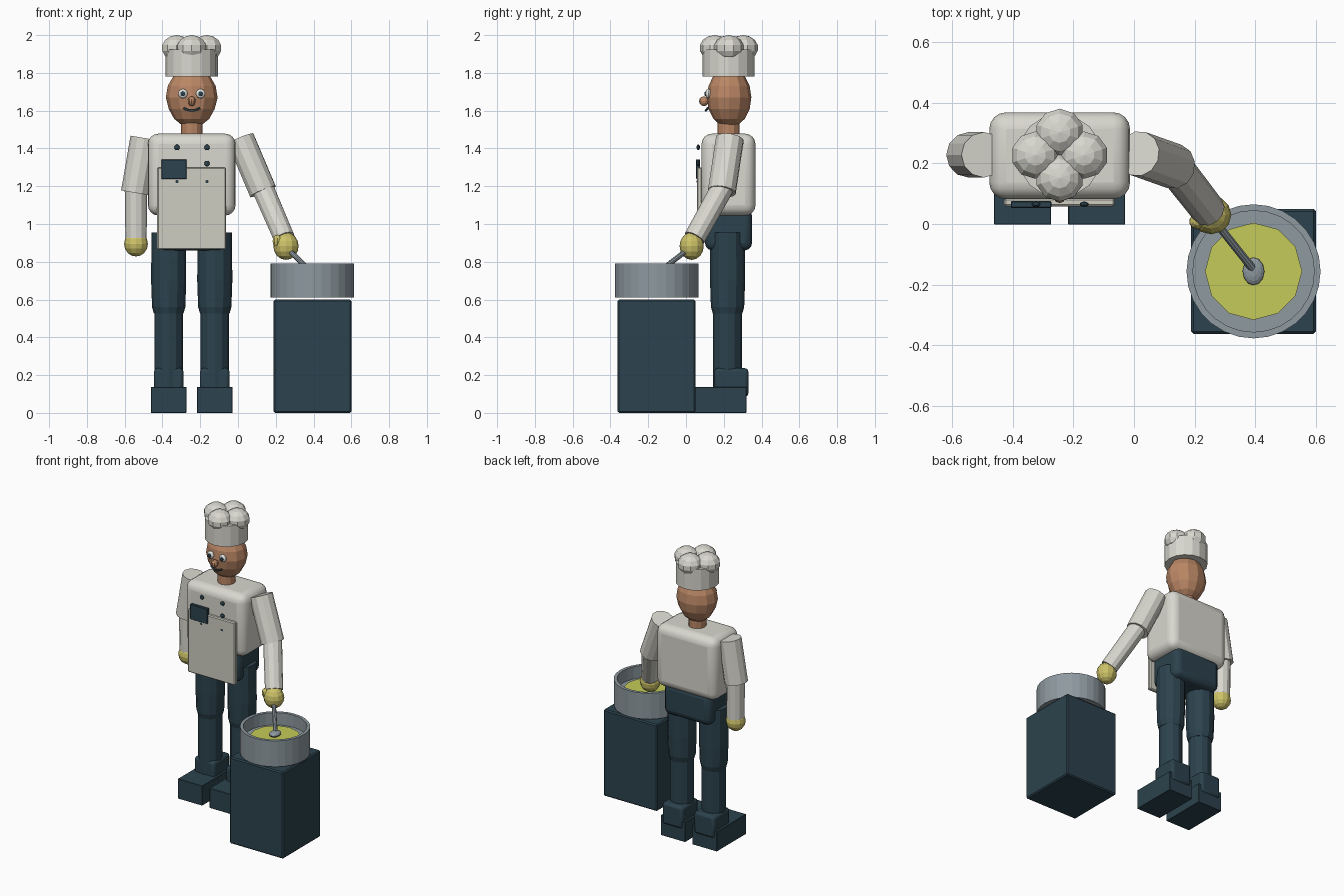
import bpy, math
from mathutils import Vector

if "Cube" in bpy.data.objects:
    bpy.data.objects.remove(bpy.data.objects["Cube"], do_unlink=True)


def material(name, rgb):
    m = bpy.data.materials.new(name)
    m.use_nodes = True
    m.diffuse_color = (*rgb, 1)
    m.node_tree.nodes["Principled BSDF"].inputs["Base Color"].default_value = (*rgb, 1)
    return m


NAVY = material("dark navy", (0.025, 0.055, 0.075))
WHITE = material("jacket white", (0.69, 0.68, 0.62))
APRON = material("apron cream", (0.62, 0.61, 0.54))
SKIN = material("skin", (0.49, 0.24, 0.13))
GLOVE = material("glove yellow", (0.61, 0.54, 0.14))
SOUP = material("soup yellow", (0.56, 0.60, 0.10))
STEEL = material("steel grey", (0.27, 0.32, 0.35))
EYE = material("eye white", (0.82, 0.82, 0.80))


def finish(name, mat):
    ob = bpy.context.object
    ob.name = ob.data.name = name
    ob.data.materials.append(mat)
    return ob


def box(name, mat, lo, hi, bevel=0.0, segments=1):
    lo, hi = Vector(lo), Vector(hi)
    bpy.ops.mesh.primitive_cube_add(size=1, location=(lo + hi) / 2)
    ob = finish(name, mat)
    ob.scale = hi - lo
    bpy.ops.object.transform_apply(location=False, rotation=False, scale=True)
    if bevel:
        mod = ob.modifiers.new("bevel", "BEVEL")
        mod.width, mod.segments = bevel, segments
        if segments > 1:
            bpy.ops.object.shade_smooth_by_angle(angle=math.radians(35))
    return ob


def ball(name, mat, centre, radii, segments=12, rings=8):
    bpy.ops.mesh.primitive_uv_sphere_add(segments=segments, ring_count=rings, radius=1, location=centre)
    ob = finish(name, mat)
    ob.scale = radii
    bpy.ops.object.transform_apply(location=False, rotation=False, scale=True)
    return ob


def rod(name, mat, a, b, r1, r2=None, sides=12):
    """Straight tapered limb from a to b."""
    a, b = Vector(a), Vector(b)
    d = b - a
    bpy.ops.mesh.primitive_cone_add(vertices=sides, radius1=r1, radius2=r2 or r1,
                                    depth=d.length, location=(a + b) / 2)
    ob = finish(name, mat)
    ob.rotation_euler = d.to_track_quat("Z", "Y").to_euler()
    return ob


def lathe(name, mat, profile, centre, sides):
    """Closed solid turned from (radius, height) points."""
    verts, faces = [], []
    n = len(profile)
    for i in range(sides):
        t = math.tau * i / sides
        verts += [(r * math.cos(t), r * math.sin(t), z) for r, z in profile]
    for i in range(sides):
        j = (i + 1) % sides
        faces += [(i * n + k, j * n + k, j * n + k + 1, i * n + k + 1) for k in range(n - 1)]
    faces.append([i * n for i in reversed(range(sides))])
    faces.append([i * n + n - 1 for i in range(sides)])
    me = bpy.data.meshes.new(name)
    me.from_pydata(verts, [], faces)
    me.materials.append(mat)
    ob = bpy.data.objects.new(name, me)
    ob.location = centre
    bpy.context.collection.objects.link(ob)
    return ob


CX, CY = -0.245, 0.225   # body axis

# Torso, hips, apron
box("jacket", WHITE, (-0.477, 0.082, 1.045), (-0.013, 0.368, 1.478), 0.055, 4)
box("hips", NAVY, (-0.425, 0.10, 0.86), (-0.065, 0.35, 1.08), 0.04, 3)
box("apron", APRON, (-0.428, 0.058, 0.865), (-0.064, 0.085, 1.30), 0.006)
box("apron_pocket", NAVY, (-0.406, 0.053, 1.238), (-0.272, 0.075, 1.342), 0.003)
for i, (x, z) in enumerate([(-0.323, 1.406), (-0.164, 1.406), (-0.164, 1.32),
                            (-0.323, 1.225), (-0.164, 1.225)]):
    ball(f"button_{i + 1}", NAVY, (x, 0.065, z), (0.015, 0.009, 0.015), 10, 6)

# Legs and boots
for side, s in (("right", -1), ("left", 1)):
    x = CX + s * 0.122
    lathe(side + "_upper_leg", NAVY, [(0.078, 0.525), (0.088, 0.56), (0.093, 0.70), (0.091, 0.955)],
          (x, 0.22, 0), 12)
    rod(side + "_lower_leg", NAVY, (x, 0.22, 0.10), (x, 0.22, 0.56), 0.076)
    box(side + "_ankle", NAVY, (x - 0.078, 0.15, 0.085), (x + 0.078, 0.33, 0.237), 0.018, 2)
    box(side + "_boot", NAVY, (x - 0.094, -0.002, 0), (x + 0.094, 0.32, 0.137), 0.002)

# Right arm, hanging
elbow = (-0.545, 0.228, 1.165)
rod("right_upper_arm", WHITE, (-0.495, 0.228, 1.455), elbow, 0.075)
rod("right_forearm", WHITE, (-0.54, 0.228, 1.20), (-0.54, 0.228, 0.92), 0.06, 0.056)
ball("right_hand", GLOVE, (-0.54, 0.226, 0.895), (0.063, 0.063, 0.067))

# Left arm, stirring
elbow = (0.132, 0.19, 1.172)
rod("left_upper_arm", WHITE, (0.014, 0.232, 1.45), elbow, 0.075)
rod("left_forearm", WHITE, (0.122, 0.203, 1.21), (0.245, 0.045, 0.925), 0.06, 0.057)
ball("left_hand", GLOVE, (0.254, 0.03, 0.883), (0.067, 0.064, 0.073))
ball("left_thumb", GLOVE, (0.208, 0.008, 0.908), (0.026, 0.026, 0.035), 10, 6)

# Head
rod("neck", SKIN, (CX, CY, 1.44), (CX, CY, 1.57), 0.057)
head = ball("head", SKIN, (CX, 0.228, 1.67), (0.137, 0.118, 0.16))
for v in head.data.vertices:      # narrower jaw
    if v.co.z < -0.03:
        v.co.x *= 0.96
for side, s in (("right", -1), ("left", 1)):
    x = CX + s * 0.047
    ball(side + "_eye", EYE, (x, 0.118, 1.69), (0.025, 0.016, 0.025))
    ball(side + "_pupil", NAVY, (x, 0.104, 1.69), (0.013, 0.007, 0.013), 10, 6)
ball("nose", SKIN, (CX, 0.095, 1.65), (0.022, 0.026, 0.026), 10, 6)

# Smiling mouth swept along a short curve
curve = bpy.data.curves.new("mouth", "CURVE")
curve.dimensions = "3D"
curve.bevel_depth, curve.bevel_resolution = 0.006, 1
spline = curve.splines.new("POLY")
spline.points.add(6)
for i, p in enumerate(spline.points):
    t = i / 3 - 1
    p.co = (CX + 0.042 * t, 0.104 + 0.012 * t * t, 1.60 + 0.014 * t * t, 1)
curve.use_fill_caps = True
curve.materials.append(NAVY)
bpy.context.collection.objects.link(bpy.data.objects.new("mouth", curve))

# Hat
rod("hat_band", WHITE, (CX, CY, 1.78), (CX, CY, 1.925), 0.138, sides=16)
for i in range(4):
    t = math.pi / 2 * i
    ball(f"hat_puff_{i + 1}", WHITE, (CX + 0.08 * math.cos(t), 0.227 + 0.075 * math.sin(t), 1.932),
         (0.082, 0.08, 0.068), 10, 7)

# Stand, pot, soup and spoon
PX, PY = 0.394, -0.156
box("stand", NAVY, (PX - 0.206, PY - 0.206, 0), (PX + 0.206, PY + 0.206, 0.60), 0.008)
lathe("pot", STEEL, [(0.221, 0.61), (0.221, 0.79), (0.20, 0.79), (0.20, 0.705)], (PX, PY, 0), 28)
rod("soup", SOUP, (PX, PY, 0.70), (PX, PY, 0.72), 0.16)
rod("spoon_handle", STEEL, (0.25, 0.03, 0.88), (PX - 0.004, PY + 0.01, 0.745), 0.014, sides=10)
ball("spoon_bowl", STEEL, (PX, PY, 0.738), (0.036, 0.046, 0.018))
